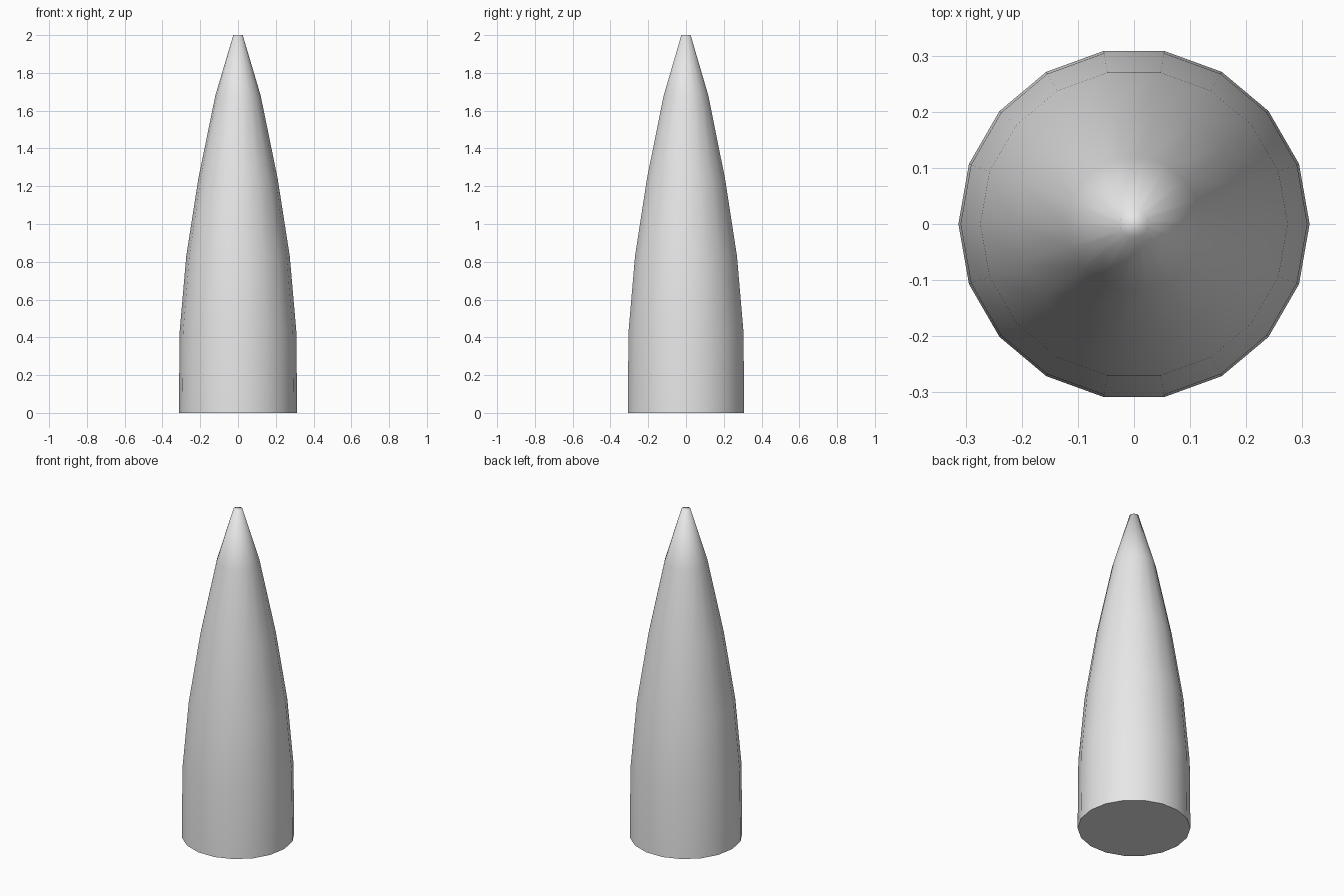
import bpy
import bmesh
import math

cube = bpy.data.objects.get("Cube")
if cube:
    bpy.data.objects.remove(cube, do_unlink=True)

# Single plain grey
grey = bpy.data.materials.new("light_grey")
grey.use_nodes = True
colour = (0.8, 0.8, 0.8, 1)
grey.diffuse_color = colour
grey.node_tree.nodes["Principled BSDF"].inputs["Base Color"].default_value = colour

# Tapered body: radius and height of each ring, base to tip
SIDES = 18
PROFILE = [(0.313, 0), (0.309, 0.43), (0.274, 0.83),
           (0.21, 1.24), (0.12, 1.68), (0.025, 2)]

bm = bmesh.new()
rings = []
for radius, height in PROFILE:
    angles = [math.tau * i / SIDES for i in range(SIDES)]
    rings.append([bm.verts.new((radius * math.cos(a), radius * math.sin(a), height))
                  for a in angles])

# Walls between neighbouring rings
for low, high in zip(rings, rings[1:]):
    for i in range(SIDES):
        j = (i + 1) % SIDES
        bm.faces.new((low[i], low[j], high[j], high[i]))

# Flat base and small blunt tip
bm.faces.new(reversed(rings[0]))
bm.faces.new(rings[-1])

mesh = bpy.data.meshes.new("pointed_body")
bm.to_mesh(mesh)
bm.free()
mesh.materials.append(grey)
body = bpy.data.objects.new("pointed_body", mesh)
bpy.context.collection.objects.link(body)

# Smooth walls and tip, with a crisp edge around the base
bpy.ops.object.select_all(action='DESELECT')
body.select_set(True)
bpy.context.view_layer.objects.active = body
bpy.ops.object.shade_smooth_by_angle(angle=math.radians(80))
